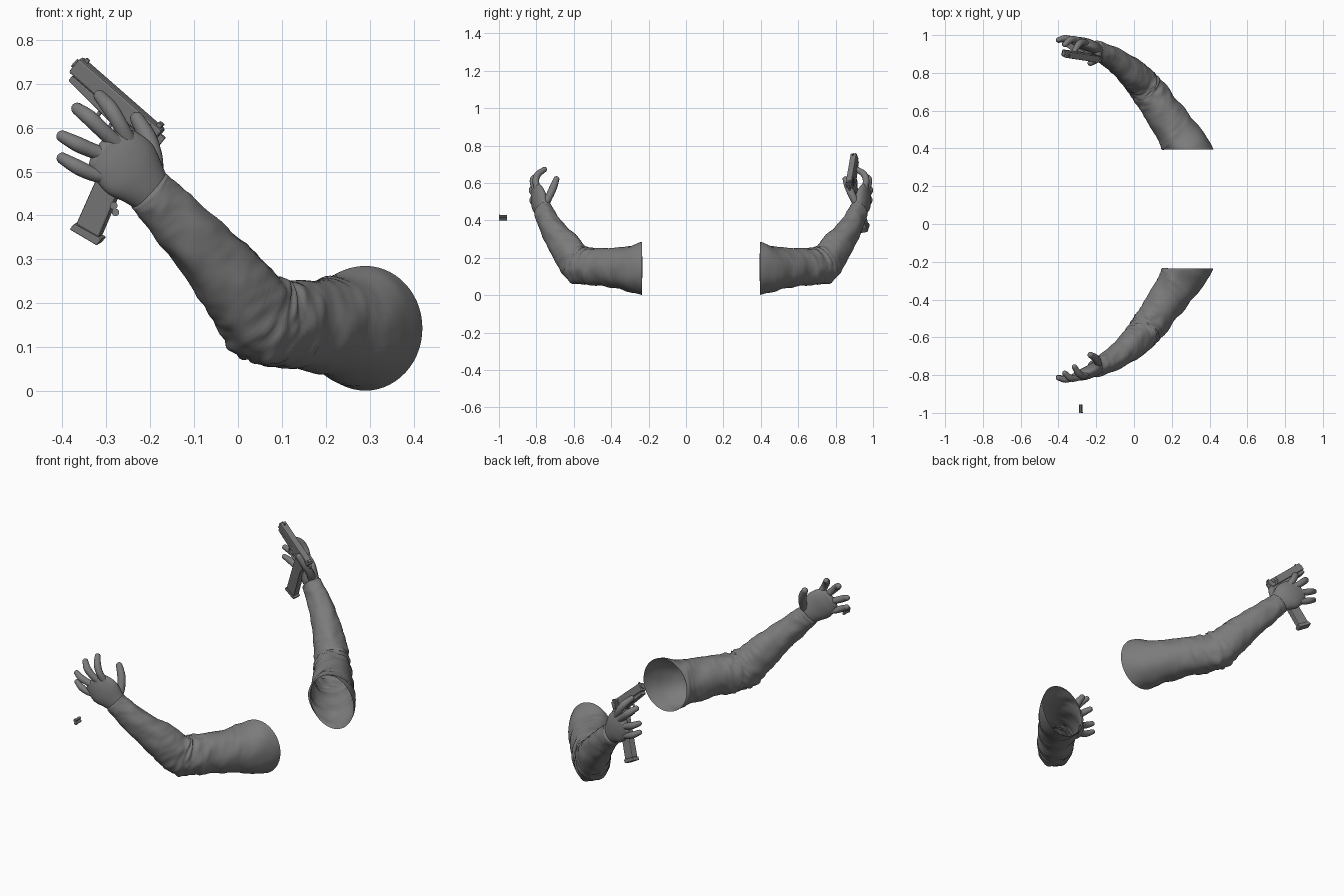
import bpy, bmesh, math
from mathutils import Vector, Matrix, noise

if "Cube" in bpy.data.objects:
    bpy.data.objects.remove(bpy.data.objects["Cube"])

MID_Y = 0.08  # plane between the two arms
UP = Vector((0, 0, 1))

grey = bpy.data.materials.new("neutral grey")
grey.use_nodes = True
grey.diffuse_color = (0.2, 0.2, 0.2, 1)
grey.node_tree.nodes["Principled BSDF"].inputs["Base Color"].default_value = grey.diffuse_color


def finish(name, bm, smooth=False):
    bmesh.ops.recalc_face_normals(bm, faces=bm.faces)
    for f in bm.faces:
        f.smooth = smooth
    mesh = bpy.data.meshes.new(name)
    bm.to_mesh(mesh)
    bm.free()
    mesh.materials.append(grey)
    ob = bpy.data.objects.new(name, mesh)
    bpy.context.collection.objects.link(ob)
    return ob


def spline(values, i, f):
    """Catmull-Rom blend of a list of vectors."""
    last = len(values) - 1
    p0, p1, p2, p3 = (values[min(max(i + k, 0), last)] for k in (-1, 0, 1, 2))
    return 0.5 * (2 * p1 + (p2 - p0) * f + (2 * p0 - 5 * p1 + 4 * p2 - p3) * f * f
                  + (3 * p1 - p0 - 3 * p2 + p3) * f ** 3)


def loft(name, stations, sides, steps, cap, start_dir=None, open_start=False, folds=None):
    """Mirrored tube through stations of (x, y, z, half height, half width)."""
    centres = [Vector(s[:3]) for s in stations]
    sizes = [Vector((s[3], s[4], 0)) for s in stations]
    last = len(stations) - 1
    dirs = [(centres[min(i + 1, last)] - centres[max(i - 1, 0)]).normalized()
            for i in range(last + 1)]
    if start_dir:
        dirs[0] = Vector(start_dir)
    rings = []
    for n in range(last * steps + 1):
        i = min(n // steps, last - 1)
        f = n / steps - i
        rings.append((spline(centres, i, f), spline(sizes, i, f),
                      dirs[i].lerp(dirs[i + 1], f).normalized(), n / steps))
    # rounded far end
    c, s, d, t = rings[-1]
    for k in range(1, 6):
        a = k / 6 * math.pi / 2
        rings.append((c + d * s.y * cap * math.sin(a), s * math.cos(a), d, t))
    bm = bmesh.new()
    loops = []
    for c, s, d, t in rings:
        b = d.cross(UP).normalized()
        a = b.cross(d)
        loop = []
        for k in range(sides):
            w = math.tau * k / sides
            grow = folds(t, w) if folds else 0
            p = c + a * (s.x * (1 + grow) * math.cos(w)) + b * (s.y * (1 + grow) * math.sin(w))
            loop.append(bm.verts.new(p - Vector((0, MID_Y, 0))))
        loops.append(loop)
    for p, q in zip(loops, loops[1:]):
        for k in range(sides):
            j = (k + 1) % sides
            bm.faces.new((p[k], p[j], q[j], q[k]))
    bm.faces.new(loops[-1])
    if not open_start:
        bm.faces.new(loops[0][::-1])
    ob = finish(name, bm, smooth=True)
    ob.location.y = MID_Y
    mirror = ob.modifiers.new("other arm", "MIRROR")
    mirror.use_axis = (False, True, False)
    mirror.use_mirror_merge = False
    return ob


# Sleeve with cloth folds, strongest at the elbow
def cloth(t, w):
    elbow = math.exp(-((t - 3.6) / 1.0) ** 2)
    edge = min(1, t * 1.5)
    slant = t + 0.25 * math.sin(w + 0.6)
    soft = noise.noise(Vector((slant * 1.7, 1.3 * math.cos(w), 1.3 * math.sin(w))))
    sharp = abs(noise.noise(Vector((slant * 4, 1.1 * math.cos(w) + 5, 1.1 * math.sin(w)))))
    return edge * (0.09 * soft + (0.04 + 0.14 * elbow) * (sharp - 0.2))


loft("sleeves", [
    (.29, -.235, .143, .142, .13),
    (.225, -.33, .143, .115, .112),
    (.15, -.44, .15, .102, .098),
    (.085, -.53, .155, .102, .092),
    (.04, -.59, .18, .1, .085),
    (-.025, -.65, .265, .086, .075),
    (-.1, -.71, .345, .07, .064),
    (-.165, -.747, .415, .061, .053),
    (-.203, -.764, .455, .058, .047),
], 56, 12, .2, start_dir=(0, -1, 0), open_start=True, folds=cloth)

# Hands
loft("palms", [
    (-.185, -.757, .435, .045, .034),
    (-.215, -.772, .472, .062, .036),
    (-.245, -.787, .505, .078, .034),
    (-.275, -.797, .533, .074, .03),
    (-.3, -.805, .555, .06, .022),
], 32, 6, .8)


def finger(name, points, r):
    scale = (1.1, 1.0, 1.03, .8)
    loft(name, [(*p, r * k, r * k) for p, k in zip(points, scale)], 16, 5, 1)


finger("little_fingers", [(-.27, -.795, .485), (-.325, -.813, .493),
                          (-.365, -.82, .51), (-.4, -.812, .53)], .0165)
finger("ring_fingers", [(-.27, -.8, .525), (-.325, -.815, .545),
                        (-.365, -.823, .562), (-.4, -.815, .58)], .017)
finger("middle_fingers", [(-.26, -.795, .55), (-.305, -.815, .59),
                          (-.338, -.815, .622), (-.366, -.79, .643)], .0175)
finger("index_fingers", [(-.24, -.785, .55), (-.268, -.803, .605),
                         (-.292, -.792, .645), (-.315, -.757, .672)], .0175)
finger("thumbs", [(-.195, -.76, .475), (-.19, -.735, .52),
                  (-.205, -.71, .575), (-.23, -.693, .62)], .02)

# Pistol frame of reference: x to the muzzle, z up, origin at the slide's rear
fwd = Vector((-.2, .03, .175)).normalized()
up = Vector((.125, -.08, .265))
up = (up - fwd * up.dot(fwd)).normalized()
side = up.cross(fwd)
GUN = Matrix((fwd, side, up)).transposed().to_4x4()
GUN.translation = (-.183, .874, .577)


def plate(name, outline, width, bevel=.003):
    """Side outline in the pistol's plane, extruded to a width."""
    bm = bmesh.new()
    face = bm.faces.new([bm.verts.new((x, -width / 2, z)) for x, z in outline])
    new = bmesh.ops.extrude_face_region(bm, geom=[face])["geom"]
    bmesh.ops.translate(bm, vec=(0, width, 0),
                        verts=[v for v in new if isinstance(v, bmesh.types.BMVert)])
    ob = finish(name, bm)
    ob.matrix_world = GUN
    if bevel:
        mod = ob.modifiers.new("soft edges", "BEVEL")
        mod.width = bevel
        mod.segments = 2
    return ob


def box(name, x0, x1, z0, z1, width, bevel=.001):
    return plate(name, [(x0, z0), (x1, z0), (x1, z1), (x0, z1)], width, bevel)


def rod(name, matrix, radius, length, sides=20):
    bm = bmesh.new()
    bmesh.ops.create_cone(bm, cap_ends=True, segments=sides, radius1=radius,
                          radius2=radius, depth=length)
    ob = finish(name, bm)
    ob.matrix_world = matrix
    return ob


box("pistol_slide", 0, .252, -.018, .024, .034, .005)
plate("pistol_frame", [(-.012, -.018), (.24, -.018), (.24, -.034), (.15, -.04),
                       (.08, -.045), (.01, -.045), (-.018, -.03)], .03)
plate("pistol_grip", [(.008, -.03), (.08, -.03), (.068, -.09), (.018, -.28),
                      (-.042, -.268), (.008, -.09)], .034, .005)
plate("magazine_base", [(.022, -.28), (.022, -.298), (-.05, -.284), (-.05, -.264)], .038)
box("rear_sight", .008, .02, .022, .032, .022)
box("front_sight", .232, .242, .022, .032, .008)
box("hammer", -.014, .004, -.012, .012, .01)
box("trigger", .098, .106, -.07, -.036, .008)
for i in range(5):
    box("slide_grip_rib", .02 + i * .009, .024 + i * .009, -.012, .018, .037, 0)
rod("pistol_barrel", GUN @ Matrix.Translation((.25, 0, .004))
    @ Matrix.Rotation(math.pi / 2, 4, "Y"), .011, .014)

# Trigger guard
curve = bpy.data.curves.new("trigger_guard", "CURVE")
curve.dimensions = "3D"
curve.bevel_depth = .005
curve.bevel_resolution = 2
line = curve.splines.new("POLY")
guard = [(.07, -.08), (.09, -.087), (.125, -.085), (.138, -.07), (.14, -.038)]
line.points.add(len(guard) - 1)
for point, (x, z) in zip(line.points, guard):
    point.co = (x, 0, z, 1)
curve.materials.append(grey)
guard_ob = bpy.data.objects.new("trigger_guard", curve)
bpy.context.collection.objects.link(guard_ob)
guard_ob.matrix_world = GUN

# Loose cartridge cases
for x, z in ((-.283, .422), (-.279, .407)):
    turn = Matrix.Rotation(math.pi / 2, 4, "X")
    rod("cartridge_case", Matrix.Translation((x, -.977, z)) @ turn, .007, .042)
    rod("cartridge_rim", Matrix.Translation((x, -.997, z)) @ turn, .0085, .005)
